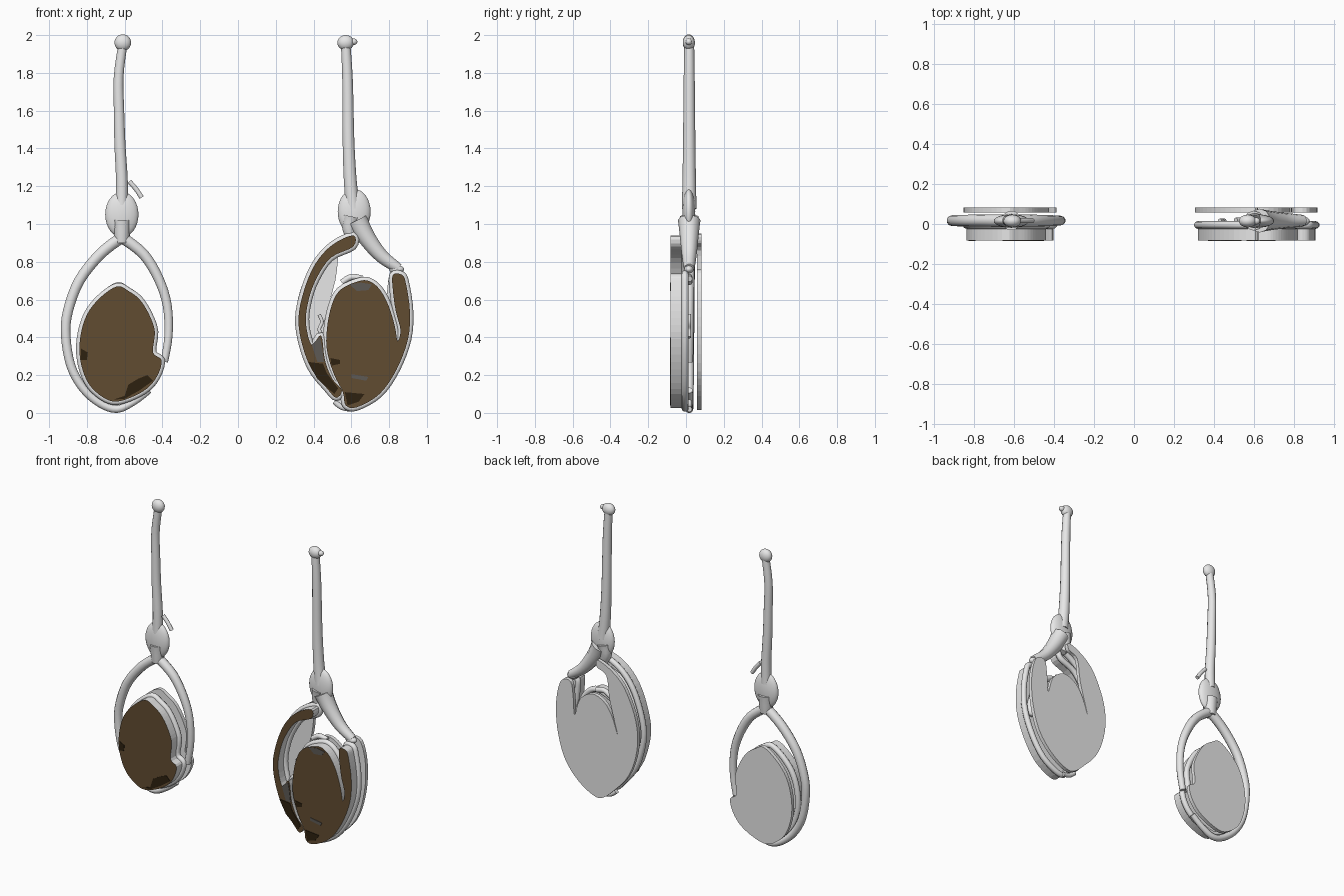
import bpy
import bmesh
from mathutils import Vector

cube = bpy.data.objects.get("Cube")
if cube:
    bpy.data.objects.remove(cube, do_unlink=True)


def make_material(name, colour):
    material = bpy.data.materials.new(name)
    material.use_nodes = True
    material.diffuse_color = (*colour, 1)
    shader = material.node_tree.nodes["Principled BSDF"]
    shader.inputs["Base Color"].default_value = (*colour, 1)
    return material


grey = make_material("light grey", (.8, .8, .8))
brown = make_material("brown", (.12, .072, .031))
dark_brown = make_material("dark brown", (.027, .015, .005))
dark_grey = make_material("dark grey", (.11, .1, .09))


def add_object(name, mesh, materials):
    obj = bpy.data.objects.new(name, mesh)
    bpy.context.collection.objects.link(obj)
    for material in materials:
        mesh.materials.append(material)
    return obj


def smooth_path(points, closed=False, steps=4):
    """Catmull-Rom interpolation through a few control points."""
    points = [Vector(p) for p in points]
    count = len(points)

    def pick(index):
        return points[index % count] if closed else points[max(0, min(count - 1, index))]

    result = []
    for i in range(count if closed else count - 1):
        a, b, c, d = (pick(i + k) for k in (-1, 0, 1, 2))
        for step in range(steps):
            t = step / steps
            result.append(b + (c - a) * t / 2
                          + (a * 2 - b * 5 + c * 4 - d) * t * t / 2
                          + (b * 3 - a - c * 3 + d) * t ** 3 / 2)
    if not closed:
        result.append(points[-1])
    return result


def add_plate(name, outline, front, back, materials, curved=True):
    """Extruded outline; the front face uses the last material."""
    path = smooth_path(outline, closed=True) if curved else [Vector(p) for p in outline]
    bm = bmesh.new()
    face = bm.faces.new([bm.verts.new((p.x, front, p.y)) for p in path])
    extruded = bmesh.ops.extrude_face_region(bm, geom=[face], use_keep_orig=True)
    moved = [v for v in extruded["geom"] if isinstance(v, bmesh.types.BMVert)]
    bmesh.ops.translate(bm, verts=moved, vec=(0, back - front, 0))
    bmesh.ops.recalc_face_normals(bm, faces=bm.faces)
    bm.normal_update()
    for f in bm.faces:
        f.material_index = len(materials) - 1 if f.normal.y < -.9 else 0
    mesh = bpy.data.meshes.new(name)
    bm.to_mesh(mesh)
    bm.free()
    return add_object(name, mesh, materials)


def add_tube(name, points, radius, y, closed=False, end_radius=None):
    path = smooth_path(points, closed)
    curve = bpy.data.curves.new(name, "CURVE")
    curve.dimensions = "3D"
    curve.bevel_depth = 1
    curve.bevel_resolution = 3
    curve.use_fill_caps = True
    spline = curve.splines.new("POLY")
    spline.points.add(len(path) - 1)
    spline.use_cyclic_u = closed
    end_radius = end_radius or radius
    for i, (p, target) in enumerate(zip(path, spline.points)):
        target.co = (p.x, y, p.y, 1)
        target.radius = radius + (end_radius - radius) * i / len(path)
    # Turn the swept curve into a plain mesh
    helper = bpy.data.objects.new(name + "_path", curve)
    bpy.context.collection.objects.link(helper)
    graph = bpy.context.evaluated_depsgraph_get()
    mesh = bpy.data.meshes.new_from_object(helper.evaluated_get(graph))
    bpy.data.objects.remove(helper, do_unlink=True)
    mesh.materials.clear()
    mesh.polygons.foreach_set("use_smooth", [True] * len(mesh.polygons))
    return add_object(name, mesh, [grey])


def add_blob(name, x, z, size, y=.015):
    bm = bmesh.new()
    bmesh.ops.create_uvsphere(bm, u_segments=24, v_segments=16, radius=1)
    bmesh.ops.scale(bm, verts=bm.verts, vec=size)
    bmesh.ops.translate(bm, verts=bm.verts, vec=(x, y, z))
    for face in bm.faces:
        face.smooth = True
    mesh = bpy.data.meshes.new(name)
    bm.to_mesh(mesh)
    bm.free()
    return add_object(name, mesh, [grey])


# Layer depths shared by both pendants
ring_y, rim_y, rim_radius = .017, -.005, .019
block_front, block_back = -.083, -.02
plate_front, plate_back = .058, .083


def add_block(name, outline):
    add_plate(name, outline, block_front, block_back, [grey, brown])
    add_tube(name + "_rim", outline, rim_radius, rim_y, closed=True)


def add_patch(name, outline, material):
    add_plate(name, outline, block_front - .003, block_front + .002, [material], curved=False)


# Right-hand pendant: stem, bulb and open ring
add_tube("right_stem", [(-.61, 1.95), (-.632, 1.78), (-.63, 1.6), (-.625, 1.42), (-.615, 1.24),
                        (-.615, 1.1)], .025, ring_y, end_radius=.035)
add_blob("right_stem_ball", -.61, 1.96, (.044, .032, .044))
add_blob("right_bulb", -.615, 1.05, (.088, .034, .12))
add_tube("right_bulb_neck", [(-.615, 1.02), (-.615, .9)], .05, ring_y, end_radius=.035)
add_tube("right_ring_long_arm", [(-.615, .93), (-.73, .84), (-.84, .7), (-.9, .54), (-.912, .41),
                                 (-.885, .25), (-.82, .13), (-.73, .05), (-.64, .02), (-.55, .06),
                                 (-.47, .12)], .032, ring_y, end_radius=.018)
add_tube("right_ring_short_arm", [(-.615, .93), (-.5, .84), (-.42, .71), (-.375, .57),
                                  (-.368, .41), (-.39, .27)], .032, ring_y, end_radius=.02)
add_tube("right_curl", [(-.575, 1.225), (-.54, 1.185), (-.51, 1.14)], .013, ring_y)

# Right-hand pendant: painted block and backing
right_outline = [(-.64, .67), (-.73, .61), (-.8, .52), (-.835, .4), (-.835, .28), (-.8, .17),
                 (-.74, .1), (-.66, .06), (-.57, .08), (-.48, .13), (-.425, .2), (-.405, .28),
                 (-.45, .32), (-.44, .43), (-.47, .52), (-.52, .6), (-.58, .645)]
add_block("right_block", right_outline)
add_plate("right_back_plate", [(-.63 + (x + .63) * 1.07, .36 + (z - .36) * 1.07)
                               for x, z in right_outline], plate_front, plate_back, [grey])
add_patch("right_low_patch", [(-.66, .07), (-.6, .09), (-.58, .15), (-.53, .18), (-.48, .2),
                              (-.45, .17), (-.52, .12), (-.6, .075)], dark_brown)
add_patch("right_side_patch", [(-.83, .34), (-.795, .32), (-.8, .28), (-.83, .28)], dark_brown)

# Left-hand pendant: stem, bulb and fork
add_tube("left_stem", [(.57, 1.95), (.58, 1.76), (.585, 1.44), (.595, 1.22), (.61, 1.08)],
         .026, ring_y, end_radius=.04)
add_blob("left_stem_ball", .57, 1.96, (.044, .032, .04))
add_blob("left_stem_nub", .61, 1.965, (.022, .018, .018))
add_blob("left_bulb", .615, 1.065, (.087, .034, .12))
add_tube("left_fork_stub", [(.6, 1.04), (.59, .97), (.61, .91)], .05, ring_y, end_radius=.022)
add_tube("left_fork_arm", [(.63, 1.02), (.68, .93), (.76, .83), (.85, .765)],
         .06, ring_y, end_radius=.025)
add_blob("left_fork_tip", .84, .76, (.04, .025, .022))

# Left-hand pendant: crescent and main block with its side horn
crescent = [(.61, .94), (.5, .89), (.41, .79), (.35, .65), (.32, .5), (.34, .36), (.39, .23),
            (.47, .13), (.52, .08), (.55, .12), (.5, .18), (.46, .28), (.44, .41), (.39, .36),
            (.36, .47), (.37, .58), (.41, .7), (.49, .82), (.61, .88)]
main_outline = [(.65, .7), (.54, .65), (.49, .55), (.468, .41), (.475, .31), (.51, .2), (.555, .11),
                (.57, .04), (.63, .03), (.75, .1), (.84, .23), (.9, .39), (.91, .54), (.89, .68),
                (.87, .73), (.82, .73), (.82, .65), (.835, .54), (.86, .44), (.845, .38),
                (.83, .46), (.8, .56), (.76, .64), (.71, .69)]
add_block("left_crescent", crescent)
add_block("left_block", main_outline)
add_plate("left_back_plate",
          [(.61, .95), (.51, .91), (.41, .82), (.33, .65), (.305, .49), (.33, .33), (.39, .2),
           (.48, .1), (.56, .03), (.63, .02), (.75, .09), (.855, .22), (.91, .41), (.917, .6),
           (.88, .74), (.81, .75), (.79, .65), (.78, .53), (.74, .65), (.65, .71), (.56, .68),
           (.5, .6), (.455, .48), (.515, .7), (.54, .86), (.61, .9)],
          plate_front, plate_back, [grey])
add_tube("left_inner_strand", [(.55, .69), (.6, .72), (.66, .71)], .017, ring_y)
add_tube("left_side_strand", [(.43, .52), (.445, .48), (.43, .44), (.455, .4)], .01, ring_y)
add_tube("left_bottom_strand", [(.51, .06), (.55, .03), (.6, .02)], .015, ring_y)

# Left-hand pendant: painted patches
add_patch("crescent_low_patch", [(.37, .27), (.45, .26), (.47, .21), (.53, .13), (.51, .1),
                                 (.42, .18)], dark_brown)
add_patch("crescent_inner_patch", [(.39, .36), (.435, .4), (.445, .35), (.455, .27), (.42, .27)],
          dark_grey)
add_patch("block_low_patch", [(.565, .11), (.67, .1), (.64, .06), (.58, .04)], dark_brown)
add_patch("block_side_patch", [(.49, .29), (.54, .28), (.54, .26), (.495, .25)], dark_brown)
add_patch("block_top_patch", [(.59, .68), (.65, .69), (.71, .68), (.69, .65), (.63, .645)],
          dark_grey)
add_patch("block_stripe_patch", [(.6, .205), (.69, .19), (.68, .17), (.6, .185)], dark_grey)
